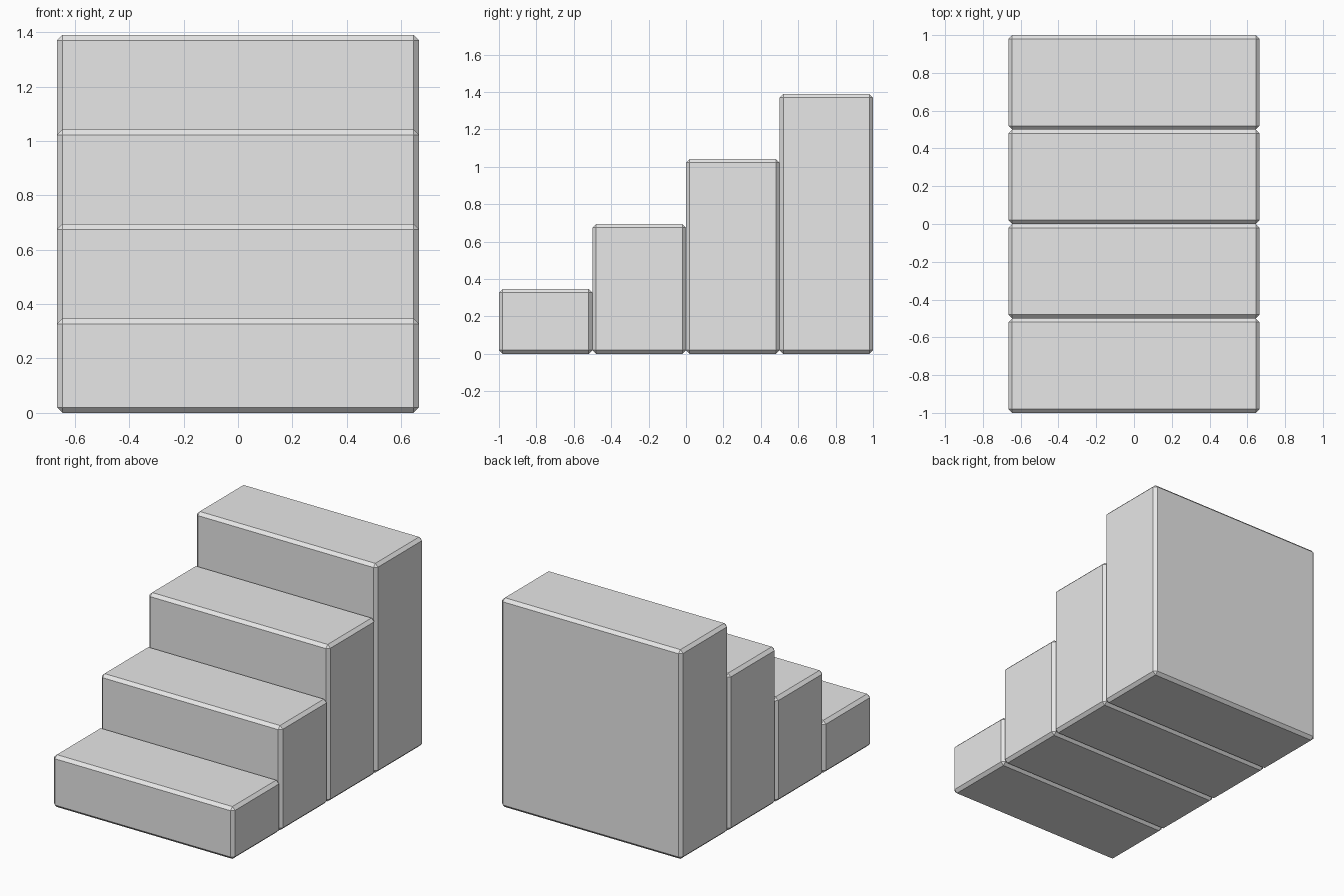
import bpy
import bmesh
from mathutils import Matrix, Vector

cube = bpy.data.objects.get("Cube")
if cube:
    bpy.data.objects.remove(cube, do_unlink=True)

# Overall sizes
WIDTH, DEPTH, RISE, CHAMFER = 1.33, 0.5, 0.3475, 0.02
STEPS = 4

# Plain grey material
grey = bpy.data.materials.new("light_grey")
grey.use_nodes = True
colour = (0.8, 0.8, 0.8, 1)
grey.diffuse_color = colour
grey.node_tree.nodes["Principled BSDF"].inputs["Base Color"].default_value = colour


def add_block(name, y, height):
    """Box standing on the ground with all edges chamfered."""
    bm = bmesh.new()
    bmesh.ops.create_cube(bm, size=1, matrix=Matrix.Diagonal((WIDTH, DEPTH, height, 1)))
    bmesh.ops.translate(bm, verts=bm.verts, vec=Vector((0, 0, height / 2)))
    bmesh.ops.bevel(bm, geom=bm.edges[:], offset=CHAMFER, offset_type='OFFSET',
                    segments=1, affect='EDGES', profile=0.5)
    mesh = bpy.data.meshes.new(name)
    bm.to_mesh(mesh)
    bm.free()
    mesh.materials.append(grey)
    block = bpy.data.objects.new(name, mesh)
    block.location.y = y
    bpy.context.collection.objects.link(block)


# Steps rise from front to back, each a full-height block
for i in range(STEPS):
    add_block(f"step_{i + 1}", (i + 0.5 - STEPS / 2) * DEPTH, (i + 1) * RISE)
